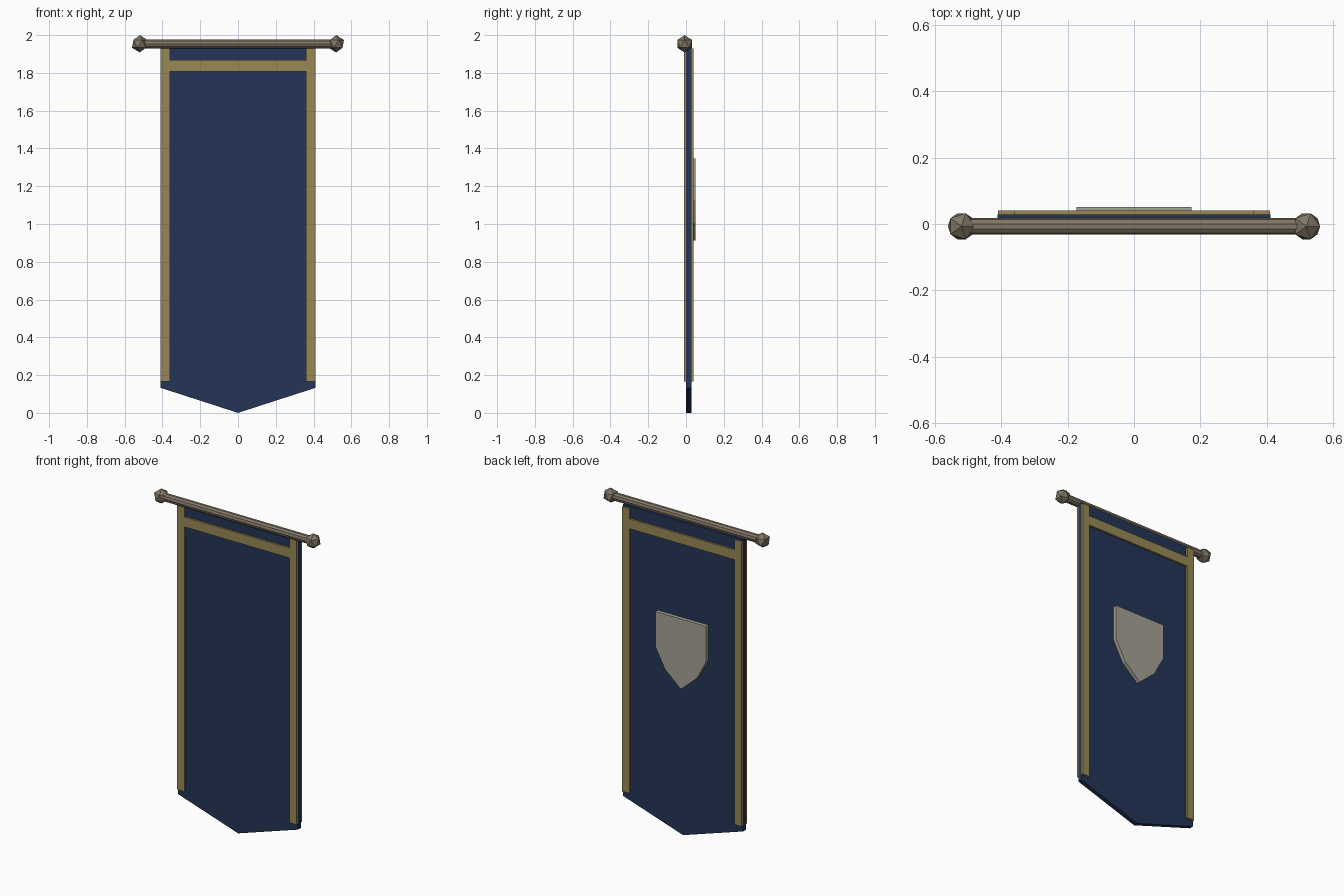
import bpy, bmesh, math

if "Cube" in bpy.data.objects:
    bpy.data.objects.remove(bpy.data.objects["Cube"])


def material(name, rgb):
    m = bpy.data.materials.new(name)
    m.diffuse_color = (*rgb, 1)
    m.use_nodes = True
    m.node_tree.nodes["Principled BSDF"].inputs["Base Color"].default_value = m.diffuse_color
    return m


NAVY = material("navy_cloth", (0.017, 0.035, 0.095))
GOLD = material("gold_trim", (0.32, 0.25, 0.09))
WOOD = material("wood", (0.22, 0.18, 0.13))
SILVER = material("silver", (0.38, 0.36, 0.30))


def slab(name, profile, y0, y1, mat):
    """Extrude an x-z outline from y0 to y1."""
    bm = bmesh.new()
    face = bm.faces.new([bm.verts.new((x, y0, z)) for x, z in profile])
    ext = bmesh.ops.extrude_face_region(bm, geom=[face])
    for v in ext["geom"]:
        if isinstance(v, bmesh.types.BMVert):
            v.co.y = y1
    bmesh.ops.recalc_face_normals(bm, faces=bm.faces)
    mesh = bpy.data.meshes.new(name)
    bm.to_mesh(mesh)
    bm.free()
    ob = bpy.data.objects.new(name, mesh)
    bpy.context.collection.objects.link(ob)
    mesh.materials.append(mat)
    return ob


def rect(x0, x1, z0, z1):
    return [(x0, z0), (x1, z0), (x1, z1), (x0, z1)]


def mirrored(half):
    """Complete a right-hand half outline that ends on x = 0."""
    return half + [(-x, z) for x, z in reversed(half) if x > 0]


# cloth with pointed lower edge
slab("cloth", mirrored([(0.411, 1.94), (0.411, 0.133), (0, 0)]), 0.001, 0.028, NAVY)

# gold trim passing through the cloth
for side, s in (("left", -1), ("right", 1)):
    x0, x1 = sorted((s * 0.36, s * 0.41))
    slab(f"{side}_trim", rect(x0, x1, 0.167, 1.93), -0.011, 0.04, GOLD)
slab("top_trim", rect(-0.36, 0.36, 1.807, 1.867), -0.011, 0.04, GOLD)

# shield emblem on the back
slab("shield", mirrored([(0.174, 1.348), (0.174, 1.13), (0.108, 1.007), (0, 0.912)]),
     0.02, 0.051, SILVER)

# hanging rod with faceted end knobs
ROD_Y, ROD_Z = -0.007, 1.954
bpy.ops.mesh.primitive_cylinder_add(vertices=10, radius=0.025, depth=1.04,
                                    location=(0, ROD_Y, ROD_Z),
                                    rotation=(0, math.pi / 2, 0))
rod = bpy.context.object
rod.name = "rod"
rod.data.materials.append(WOOD)
for side, s in (("left", -1), ("right", 1)):
    bpy.ops.mesh.primitive_ico_sphere_add(subdivisions=1, radius=0.046,
                                          location=(s * 0.52, ROD_Y, ROD_Z))
    knob = bpy.context.object
    knob.name = f"{side}_knob"
    knob.data.materials.append(WOOD)
